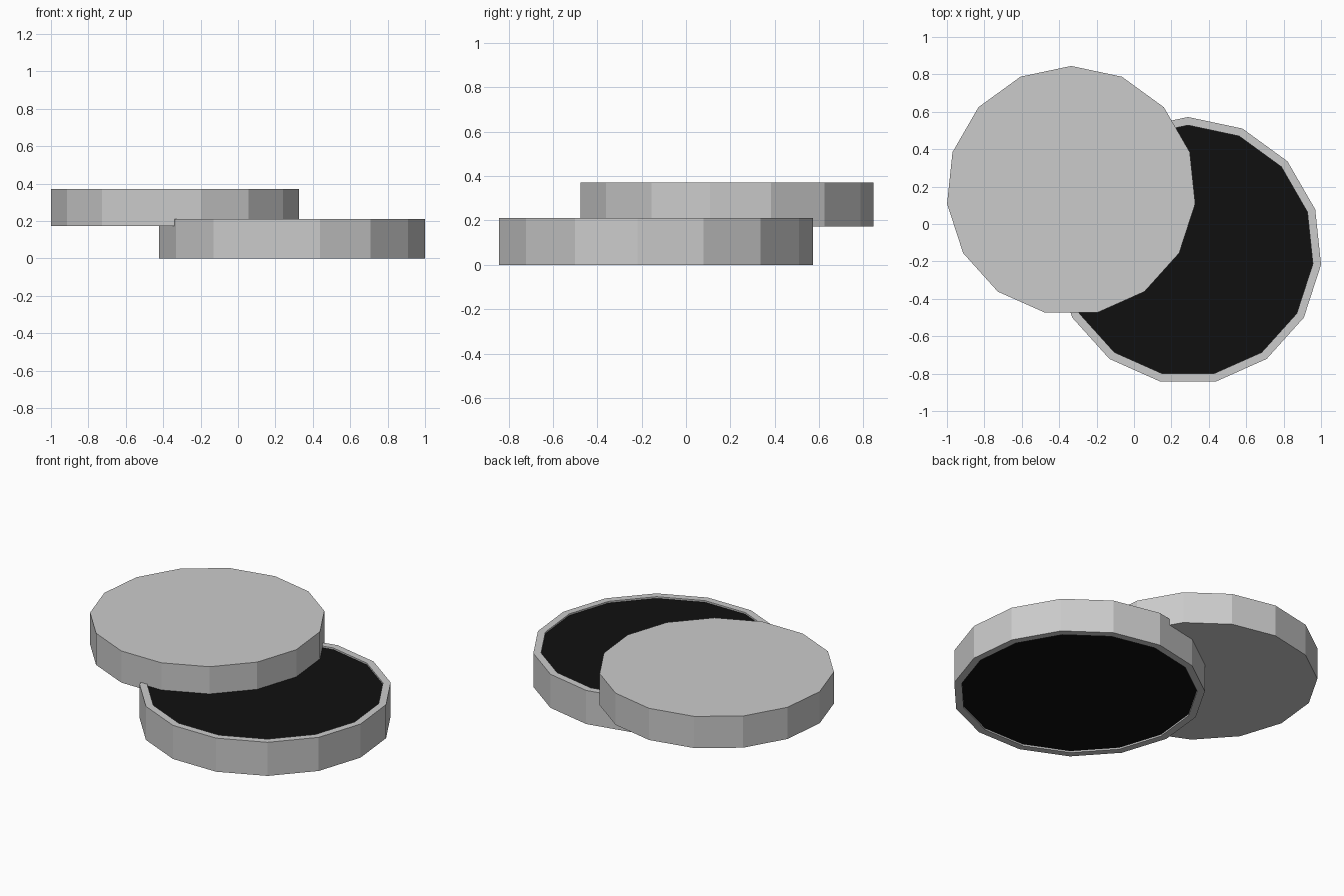
import bpy, bmesh, math

if "Cube" in bpy.data.objects:
    bpy.data.objects.remove(bpy.data.objects["Cube"])

SIDES = 15


def ring_points(cx, cy, r):
    # One corner points to +y
    return [(cx + r * math.cos(math.radians(90) + 2 * math.pi * i / SIDES),
             cy + r * math.sin(math.radians(90) + 2 * math.pi * i / SIDES))
            for i in range(SIDES)]


def make_object(name, bm):
    bmesh.ops.recalc_face_normals(bm, faces=bm.faces)
    mesh = bpy.data.meshes.new(name)
    bm.to_mesh(mesh)
    bm.free()
    obj = bpy.data.objects.new(name, mesh)
    bpy.context.collection.objects.link(obj)
    return obj


def disc(name, cx, cy, r, z0, z1):
    bm = bmesh.new()
    pts = ring_points(cx, cy, r)
    low, high = [[bm.verts.new((x, y, z)) for x, y in pts] for z in (z0, z1)]
    bm.faces.new(low)
    bm.faces.new(high)
    for i in range(SIDES):
        j = (i + 1) % SIDES
        bm.faces.new((low[i], low[j], high[j], high[i]))
    return make_object(name, bm)


def collar(name, cx, cy, r_out, r_in, z0, z1):
    bm = bmesh.new()
    loops = [[bm.verts.new((x, y, z)) for x, y in ring_points(cx, cy, r)]
             for r, z in ((r_out, z0), (r_out, z1), (r_in, z1), (r_in, z0))]
    for k in range(4):
        a, b = loops[k], loops[(k + 1) % 4]
        for i in range(SIDES):
            j = (i + 1) % SIDES
            bm.faces.new((a[i], a[j], b[j], b[i]))
    return make_object(name, bm)


# Open rim
collar("rim", 0.289, -0.143, 0.715, 0.671, 0.0, 0.21)

# Black filling of the opening
hole = disc("dark_opening", 0.289, -0.143, 0.671, 0.01, 0.20)
black = bpy.data.materials.new("black")
black.diffuse_color = (0.005, 0.005, 0.005, 1)
black.use_nodes = True
black.node_tree.nodes["Principled BSDF"].inputs["Base Color"].default_value = black.diffuse_color
hole.data.materials.append(black)

# Cover slid aside
disc("cover", -0.336, 0.178, 0.667, 0.172, 0.37)
